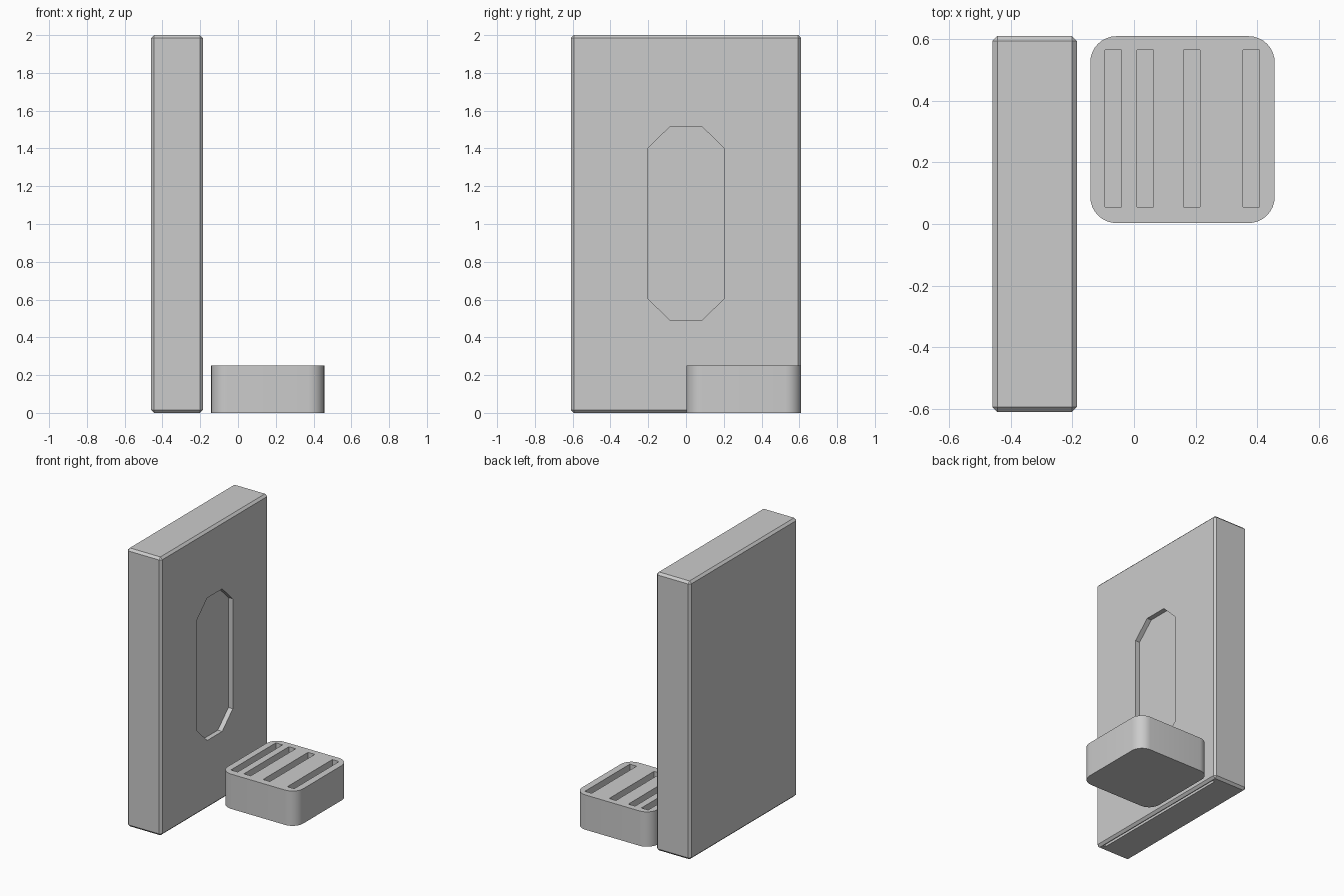
import bpy, bmesh, math
from mathutils import Matrix

if "Cube" in bpy.data.objects:
    bpy.data.objects.remove(bpy.data.objects["Cube"])

grey = bpy.data.materials.new("plain grey")
grey.diffuse_color = (0.6, 0.6, 0.6, 1)
grey.use_nodes = True
grey.node_tree.nodes["Principled BSDF"].inputs["Base Color"].default_value = grey.diffuse_color


def finish(name, bm):
    bmesh.ops.recalc_face_normals(bm, faces=bm.faces)
    mesh = bpy.data.meshes.new(name)
    bm.to_mesh(mesh)
    bm.free()
    mesh.materials.append(grey)
    obj = bpy.data.objects.new(name, mesh)
    bpy.context.collection.objects.link(obj)
    return obj


def box(name, x, y, z):
    bm = bmesh.new()
    centre = [(a + b) / 2 for a, b in (x, y, z)]
    size = [b - a for a, b in (x, y, z)]
    bmesh.ops.create_cube(bm, size=1, matrix=Matrix.Translation(centre) @ Matrix.Diagonal((*size, 1)))
    return finish(name, bm)


def prism(name, points, offset):
    bm = bmesh.new()
    face = bm.faces.new([bm.verts.new(p) for p in points])
    new = bmesh.ops.extrude_face_region(bm, geom=[face])["geom"]
    bmesh.ops.translate(bm, vec=offset, verts=[v for v in new if isinstance(v, bmesh.types.BMVert)])
    return finish(name, bm)


def cut(obj, cutter):
    cutter.hide_render = True
    cutter.hide_set(True)
    mod = obj.modifiers.new("cut", "BOOLEAN")
    mod.operation = "DIFFERENCE"
    mod.solver = "EXACT"
    mod.object = cutter


def apply_and_clean(obj, cutters):
    bpy.ops.object.select_all(action="DESELECT")
    bpy.context.view_layer.objects.active = obj
    obj.select_set(True)
    for mod in list(obj.modifiers):
        bpy.ops.object.modifier_apply(modifier=mod.name)
    bpy.ops.object.shade_smooth_by_angle(angle=math.radians(30))
    for c in cutters:
        bpy.data.objects.remove(c)


# Upright panel with chamfered edges
panel = box("panel", (-0.46, -0.185), (-0.61, 0.61), (0, 2))
bev = panel.modifiers.new("chamfer", "BEVEL")
bev.width = 0.016
bev.segments = 1

# Elongated octagonal recess in the panel face
quarter = [(0.205, 0.395), (0.085, 0.512)]
outline = [(y, z) for y, z in quarter] + [(-y, z) for y, z in quarter[::-1]]
outline += [(-y, -z) for y, z in outline]
recess = prism("recess_cutter", [(-0.22, y, 1.003 + z) for y, z in outline], (0.1, 0, 0))
cut(panel, recess)

# Narrow groove along the underside of the panel
groove = box("groove_cutter", (-0.225, -0.205), (-0.56, 0.56), (-0.1, 0.02))
cut(panel, groove)
apply_and_clean(panel, [recess, groove])

# Block with rounded vertical corners
R, X0, X1, Y0, Y1 = 0.085, -0.142, 0.457, 0.003, 0.61
corners = [(X1 - R, Y1 - R), (X0 + R, Y1 - R), (X0 + R, Y0 + R), (X1 - R, Y0 + R)]
ring = []
for i, (cx, cy) in enumerate(corners):
    for k in range(9):
        a = math.pi / 2 * (i + k / 8)
        ring.append((cx + R * math.cos(a), cy + R * math.sin(a), 0))
block = prism("slotted_block", ring, (0, 0, 0.25))

# Four slots in the top of the block
slots = []
for x in (-0.095, 0.009, 0.161, 0.354):
    slots.append(box("slot_cutter", (x, x + 0.054), (0.055, 0.565), (0.19, 0.35)))
    cut(block, slots[-1])
apply_and_clean(block, slots)
